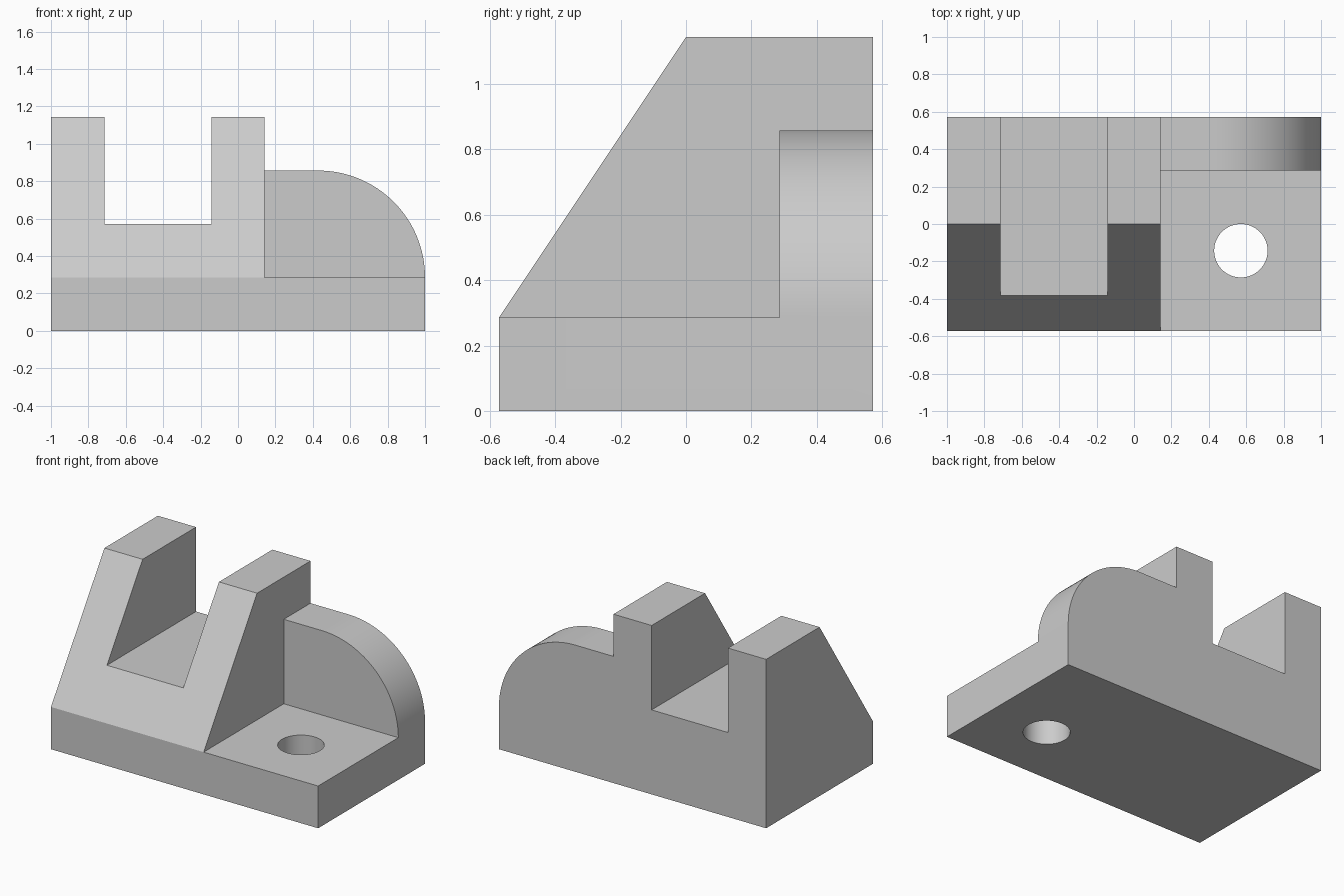
import bpy
import bmesh
from math import sin, cos, pi, radians
from mathutils import Vector

if "Cube" in bpy.data.objects:
    bpy.data.objects.remove(bpy.data.objects["Cube"], do_unlink=True)

U = 1 / 7  # design module: the part is 14 x 8 x 8 modules

grey = bpy.data.materials.new("plain grey")
grey.use_nodes = True
colour = (0.6, 0.6, 0.6, 1)
grey.diffuse_color = colour
grey.node_tree.nodes["Principled BSDF"].inputs["Base Color"].default_value = colour


def prism(name, profile, axis, start, end):
    """Extrude a closed profile along the x, y or z axis, in modules."""
    place = {"x": lambda a, b: (start, a, b),
             "y": lambda a, b: (a, start, b),
             "z": lambda a, b: (a, b, start)}[axis]
    along = Vector([(end - start) * U * (axis == k) for k in "xyz"])
    bm = bmesh.new()
    face = bm.faces.new([bm.verts.new(Vector(place(*p)) * U) for p in profile])
    new = bmesh.ops.extrude_face_region(bm, geom=[face])["geom"]
    verts = [v for v in new if isinstance(v, bmesh.types.BMVert)]
    bmesh.ops.translate(bm, verts=verts, vec=along)
    bmesh.ops.recalc_face_normals(bm, faces=bm.faces)
    mesh = bpy.data.meshes.new(name)
    bm.to_mesh(mesh)
    bm.free()
    mesh.materials.append(grey)
    obj = bpy.data.objects.new(name, mesh)
    bpy.context.collection.objects.link(obj)
    return obj


def rect(a0, a1, b0, b1):
    return [(a0, b0), (a1, b0), (a1, b1), (a0, b1)]


def arc(cx, cy, r, sweep, steps):
    return [(cx + r * cos(sweep * i / steps), cy + r * sin(sweep * i / steps))
            for i in range(steps + 1)]


def combine(target, other, operation):
    """Apply a boolean and discard the tool body."""
    mod = target.modifiers.new(operation.lower(), "BOOLEAN")
    mod.operation, mod.object, mod.solver = operation, other, "EXACT"
    bpy.context.view_layer.objects.active = target
    bpy.ops.object.modifier_apply(modifier=mod.name)
    bpy.data.objects.remove(other, do_unlink=True)


# Base plate with the slanted block and the rounded back wall
bracket = prism("bracket", rect(-7, 7, -4, 4), "z", 0, 2)
block = prism("slanted_block", [(-4, 0), (4, 0), (4, 8), (0, 8), (-4, 2)], "x", -7, 1)
wall_profile = [(0, 0), (7, 0)] + arc(3, 2, 4, pi / 2, 32) + [(0, 6)]
wall = prism("rounded_wall", wall_profile, "y", 2, 4)
combine(bracket, block, "UNION")
combine(bracket, wall, "UNION")

# Slot between the two uprights, and the round bolt hole
combine(bracket, prism("slot_cutter", rect(-5, -1, 4, 9), "y", -5, 5), "DIFFERENCE")
hole = prism("hole_cutter", arc(4, -1, 1, 2 * pi, 64)[:-1], "z", -1, 3)
combine(bracket, hole, "DIFFERENCE")

# Smooth the curved faces, keep the corners sharp
bpy.ops.object.select_all(action="DESELECT")
bracket.select_set(True)
bpy.context.view_layer.objects.active = bracket
bpy.ops.object.shade_smooth_by_angle(angle=radians(25))
